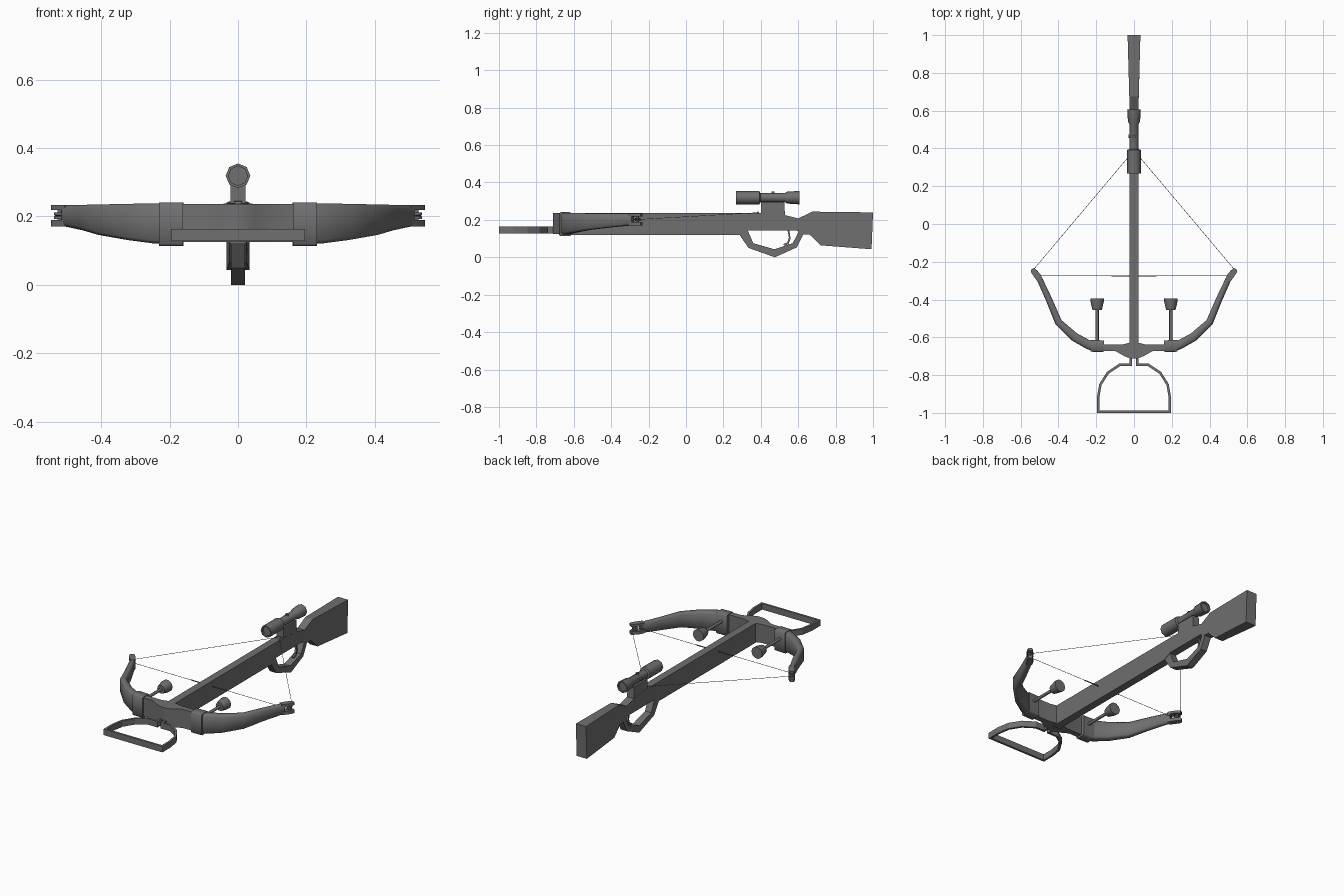
import bpy, bmesh
from math import pi, cos, sin, radians
from mathutils import Vector

if "Cube" in bpy.data.objects:
    bpy.data.objects.remove(bpy.data.objects["Cube"])

dark = bpy.data.materials.new("dark_grey")
dark.diffuse_color = (.16, .16, .16, 1)
dark.use_nodes = True
dark.node_tree.nodes["Principled BSDF"].inputs["Base Color"].default_value = dark.diffuse_color


def make(name, rings, smooth=None):
    """Skin a list of equal-length vertex rings and cap both ends."""
    bm = bmesh.new()
    vs = [[bm.verts.new(p) for p in r] for r in rings]
    n = len(rings[0])
    for a, b in zip(vs, vs[1:]):
        for j in range(n):
            k = (j + 1) % n
            bm.faces.new((a[j], a[k], b[k], b[j]))
    bm.faces.new(vs[0][::-1])
    bm.faces.new(vs[-1])
    bmesh.ops.recalc_face_normals(bm, faces=bm.faces)
    me = bpy.data.meshes.new(name)
    bm.to_mesh(me)
    bm.free()
    me.materials.append(dark)
    ob = bpy.data.objects.new(name, me)
    bpy.context.collection.objects.link(ob)
    if smooth:
        bpy.ops.object.select_all(action='DESELECT')
        ob.select_set(True)
        bpy.context.view_layer.objects.active = ob
        bpy.ops.object.shade_smooth_by_angle(angle=radians(smooth))
    return ob


def side_prism(name, pts, width):
    """Side (y, z) profile with half width given as a function of y."""
    return make(name, [[(s * width(y), y, z) for y, z in pts] for s in (-1, 1)])


def plan_prism(name, pts, z0, z1, smooth=None):
    return make(name, [[(x, y, z) for x, y in pts] for z in (z0, z1)], smooth)


def lathe(name, prof, origin, axis, n=8, smooth=50):
    """Rings of (distance, radius) along an axis."""
    q = Vector(axis).to_track_quat('Z', 'Y')
    o = Vector(origin)
    rings = [[o + q @ Vector((r * cos(2 * pi * j / n), r * sin(2 * pi * j / n), t))
              for j in range(n)] for t, r in prof]
    return make(name, rings, smooth)


def rod(name, a, b, r, n=6):
    d = Vector(b) - Vector(a)
    return lathe(name, [(0, r), (d.length, r)], a, d, n, 65)


def sweep(name, path, c=0.0, smooth=None):
    """Sweep a box, chamfered by c, along (x, y, half thickness, z low, z high) stations."""
    rings, m = [], len(path)
    for i, (x, y, w, z0, z1) in enumerate(path):
        p, q = path[max(i - 1, 0)], path[min(i + 1, m - 1)]
        t1 = Vector((x - p[0], y - p[1]))
        t2 = Vector((q[0] - x, q[1] - y))
        t1 = t1.normalized() if t1.length else t2.normalized()
        t2 = t2.normalized() if t2.length else t1
        t = (t1 + t2).normalized()
        k = 1 / max(t.dot(t1), 0.5)
        nx, ny = -t.y * k, t.x * k
        sec = [(-w, z0), (w, z0), (w, z1), (-w, z1)]
        if c:
            sec = [(-w + c, z0), (w - c, z0), (w, z0 + c), (w, z1 - c),
                   (w - c, z1), (-w + c, z1), (-w, z1 - c), (-w, z0 + c)]
        rings.append([(x + nx * u, y + ny * u, z) for u, z in sec])
    return make(name, rings, smooth)


# Barrel and butt stock
side_prism("stock", [(-.66, .12), (.286, .12), (.33, .144), (.59, .144), (.628, .123),
                     (.66, .122), (.72, .064), (.992, .043), (1, .24), (.676, .244),
                     (.60, .208), (.53, .225), (.40, .237), (-.66, .237)],
           lambda y: .023 if y < .6 else .023 + (y - .6) / .4 * .011)

# Trigger guard and trigger
side_prism("trigger_guard", [(.286, .12), (.334, .05), (.475, 0), (.592, .053), (.628, .123),
                             (.60, .144), (.596, .123), (.57, .075), (.473, .043),
                             (.36, .075), (.33, .144)], lambda y: .021)
side_prism("trigger", [(.542, .15), (.55, .105), (.542, .08), (.52, .07), (.524, .062),
                       (.548, .07), (.559, .1), (.552, .15)], lambda y: .006)

# Scope, its mount and adjusting knobs
side_prism("scope_mount", [(.40, .225), (.53, .215), (.525, .295), (.40, .295)], lambda y: .022)
lathe("scope", [(.012, .028), (0, .028), (0, .036), (.125, .036), (.13, .025), (.262, .025),
                (.275, .032), (.34, .036), (.34, .028), (.33, .028)], (0, .267, .319), (0, 1, 0))
rod("scope_top_knob", (0, .465, .33), (0, .465, .351), .009, 8)
rod("scope_side_knob", (0, .465, .319), (-.03, .465, .319), .009, 8)

# Front riser
half = [(.02, -.712), (.05, -.7), (.10, -.672), (.2, -.672), (.2, -.638), (.06, -.638), (.03, -.63)]
plan_prism("riser", half + [(-x, y) for x, y in half[::-1]], .125, .237, smooth=35)

# Cocking stirrup, from the right stem round to the left stem
bar = [(.016, -.70), (.016, -.745), (.075, -.745), (.138, -.787), (.178, -.85),
       (.19, -.92), (.19, -.9935)]
bar += [(-x, y) for x, y in bar[::-1]]
sweep("stirrup", [(x, y, .0065, .128, .164) for x, y in bar])

limb = [(.20, -.652, .024, .121, .238), (.24, -.640, .024, .121, .238),
        (.315, -.598, .023, .131, .237), (.400, -.520, .019, .146, .235),
        (.450, -.400, .017, .160, .234), (.503, -.285, .015, .171, .233)]
for s, side in ((1, "right"), (-1, "left")):
    # Limb with a forked tip and a string roller
    sweep(side + "_limb", [(s * x, y, w, a, b) for x, y, w, a, b in limb], c=.010, smooth=50)
    for part, z0, z1 in (("upper", .219, .234), ("lower", .171, .190)):
        sweep(f"{side}_{part}_tine", [(s * x, y, w, z0, z1) for x, y, w in
                                      ((.495, -.30, .015), (.513, -.272, .018),
                                       (.531, -.25, .015), (.538, -.238, .010))])
    lathe(side + "_string_roller", [(0, .006), (.005, .006), (.005, .016), (.012, .016),
                                    (.014, .011), (.016, .016), (.023, .016), (.023, .006),
                                    (.032, .006)], (s * .522, -.258, .188), (0, 0, 1), 10)
    # Limb pocket block
    sweep(side + "_limb_block", [(s * .16, -.647, .031, .114, .241),
                                 (s * .23, -.645, .031, .114, .241)], c=.006, smooth=50)
    # Rear-facing damper with flared cup
    lathe(side + "_damper", [(0, .009), (.175, .009), (.175, .025), (.218, .035), (.235, .036)],
          (s * .195, -.63, .195), (0, 1, 0), 10)
    # Drawn string
    rod(side + "_drawn_string", (s * .535, -.245, .203), (0, .39, .239), .0012)

# Resting string with its thicker centre serving, and the latch on the barrel
rod("cross_string", (-.52, -.275, .203), (.52, -.275, .203), .0012)
rod("string_serving", (-.12, -.275, .203), (.12, -.275, .203), .003)
rod("string_latch", (-.012, .385, .239), (.012, .385, .239), .006, 8)
